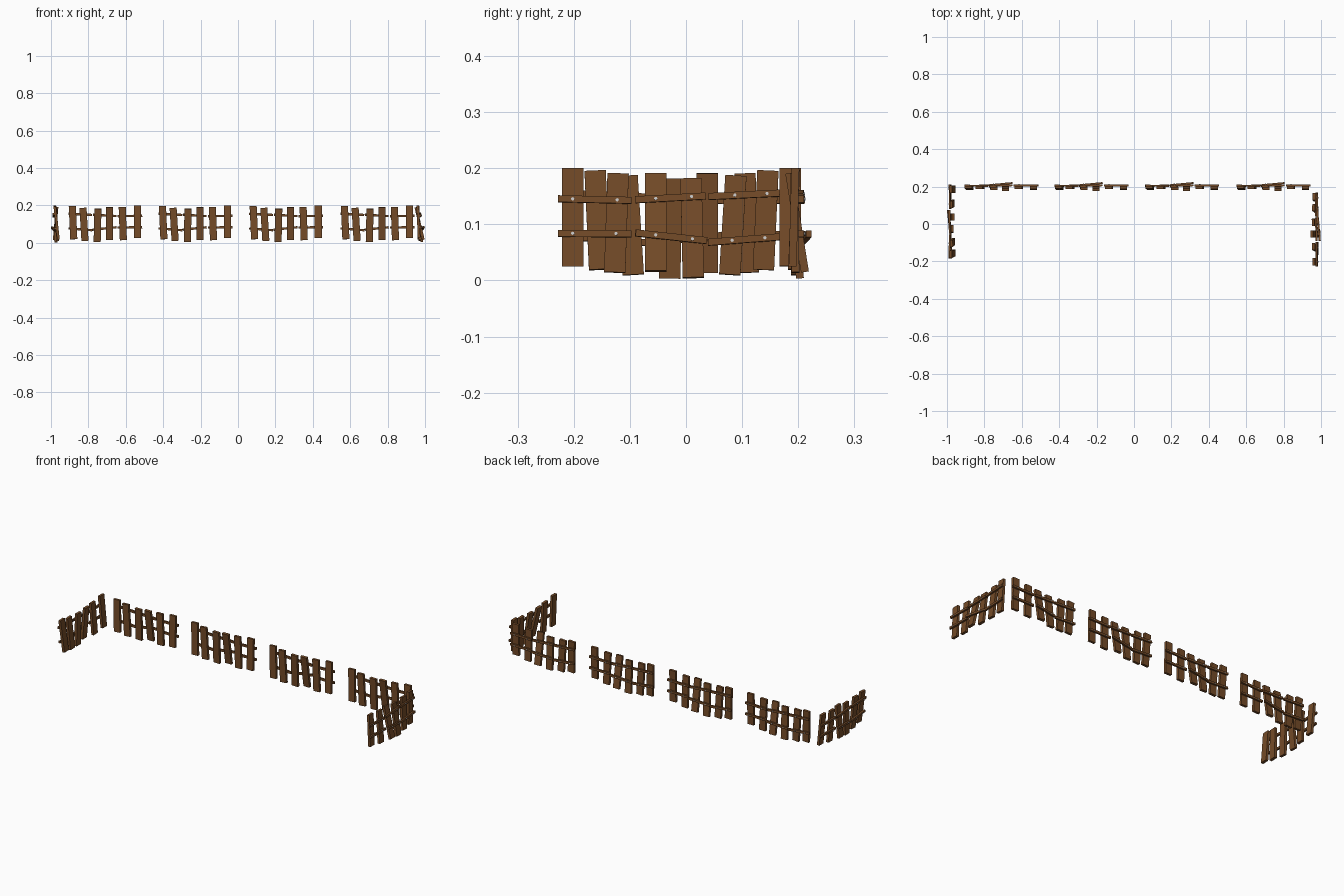
import bpy, bmesh, math
from mathutils import Matrix, Vector

if "Cube" in bpy.data.objects:
    bpy.data.objects.remove(bpy.data.objects["Cube"])


def material(name, color):
    m = bpy.data.materials.new(name)
    m.diffuse_color = (*color, 1)
    m.use_nodes = True
    m.node_tree.nodes["Principled BSDF"].inputs["Base Color"].default_value = m.diffuse_color
    return m


wood = material("wood", (0.175, 0.070, 0.021))
steel = material("steel", (0.55, 0.57, 0.58))


def beam(bm, a, b, side, width, depth):
    """Box running from a to b; width along 'side', depth across it."""
    a, b = Vector(a), Vector(b)
    z = (b - a).normalized()
    x = (Vector(side) - z * z.dot(Vector(side))).normalized()
    y = z.cross(x)
    rot = Matrix((x, y, z)).transposed().to_4x4()
    m = (Matrix.Translation((a + b) / 2) @ rot
         @ Matrix.Diagonal((width, depth, (b - a).length, 1)))
    bmesh.ops.create_cube(bm, size=1, matrix=m)


def finish(bm, name, mat):
    me = bpy.data.meshes.new(name)
    bm.to_mesh(me)
    bm.free()
    me.materials.append(mat)
    return me


# Crooked planks: (bottom x, y, z), (top x, y, z) in panel space, back is +y
planks = [
    ((-0.168, -0.004, 0.019), (-0.176, 0.003, 0.196)),
    ((-0.108, 0.001, 0.010), (-0.119, 0.000, 0.187)),
    ((-0.043, 0.010, 0.004), (-0.039, -0.003, 0.182)),
    ((0.024, 0.019, 0.015), (0.024, -0.009, 0.191)),
    ((0.097, 0.002, 0.014), (0.091, 0.000, 0.191)),
    ((0.172, -0.003, 0.025), (0.172, 0.002, 0.200)),
]
bm = bmesh.new()
for bottom, top in planks:
    beam(bm, bottom, top, (1, 0, 0), 0.038, 0.014)
plank_mesh = finish(bm, "planks", wood)

# Two broken rails, three pieces each
rails = [
    ((-0.197, 0.012, 0.155), (-0.070, 0.011, 0.149)),
    ((-0.065, 0.010, 0.150), (0.060, 0.014, 0.143)),
    ((0.067, 0.012, 0.142), (0.198, 0.012, 0.145)),
    ((-0.197, 0.010, 0.077), (-0.069, 0.013, 0.067)),
    ((-0.067, 0.014, 0.070), (0.060, 0.026, 0.083)),
    ((0.067, 0.013, 0.082), (0.198, 0.012, 0.083)),
]
bm, nails = bmesh.new(), bmesh.new()
for i, (a, b) in enumerate(rails):
    beam(bm, a, b, (0, 0, 1), 0.012, 0.010)
    # One nail where the rail crosses each of its two planks
    for lo, hi in planks[(i % 3) * 2:(i % 3) * 2 + 2]:
        p = Vector(lo).lerp(Vector(hi), (a[2] - lo[2]) / (hi[2] - lo[2]))
        q = Vector(a).lerp(Vector(b), (p.x - a[0]) / (b[0] - a[0]))
        m = Matrix.Translation(q + Vector((0, 0.005, 0))) @ Matrix.Rotation(math.pi / 2, 4, "X")
        bmesh.ops.create_cone(nails, cap_ends=True, segments=8, radius1=0.003,
                              radius2=0.003, depth=0.004, matrix=m)
rail_mesh = finish(bm, "rails", wood)
nail_mesh = finish(nails, "nails", steel)

# Four panels along the back, one turned and leaning slightly at each end
places = [
    ("back_1", -0.710, 0.193, 0, 0), ("back_2", -0.228, 0.193, 0, 0),
    ("back_3", 0.257, 0.193, 0, 0), ("back_4", 0.745, 0.193, 0, 0),
    ("left", -0.963, 0.014, 90, -4), ("right", 0.973, -0.030, -90, 4),
]
for name, x, y, angle, lean in places:
    for part, mesh in (("planks", plank_mesh), ("rails", rail_mesh), ("nails", nail_mesh)):
        ob = bpy.data.objects.new(f"{name}_{part}", mesh)
        ob.location = (x, y, 0)
        ob.rotation_euler = (math.radians(lean), 0, math.radians(angle))
        bpy.context.collection.objects.link(ob)
